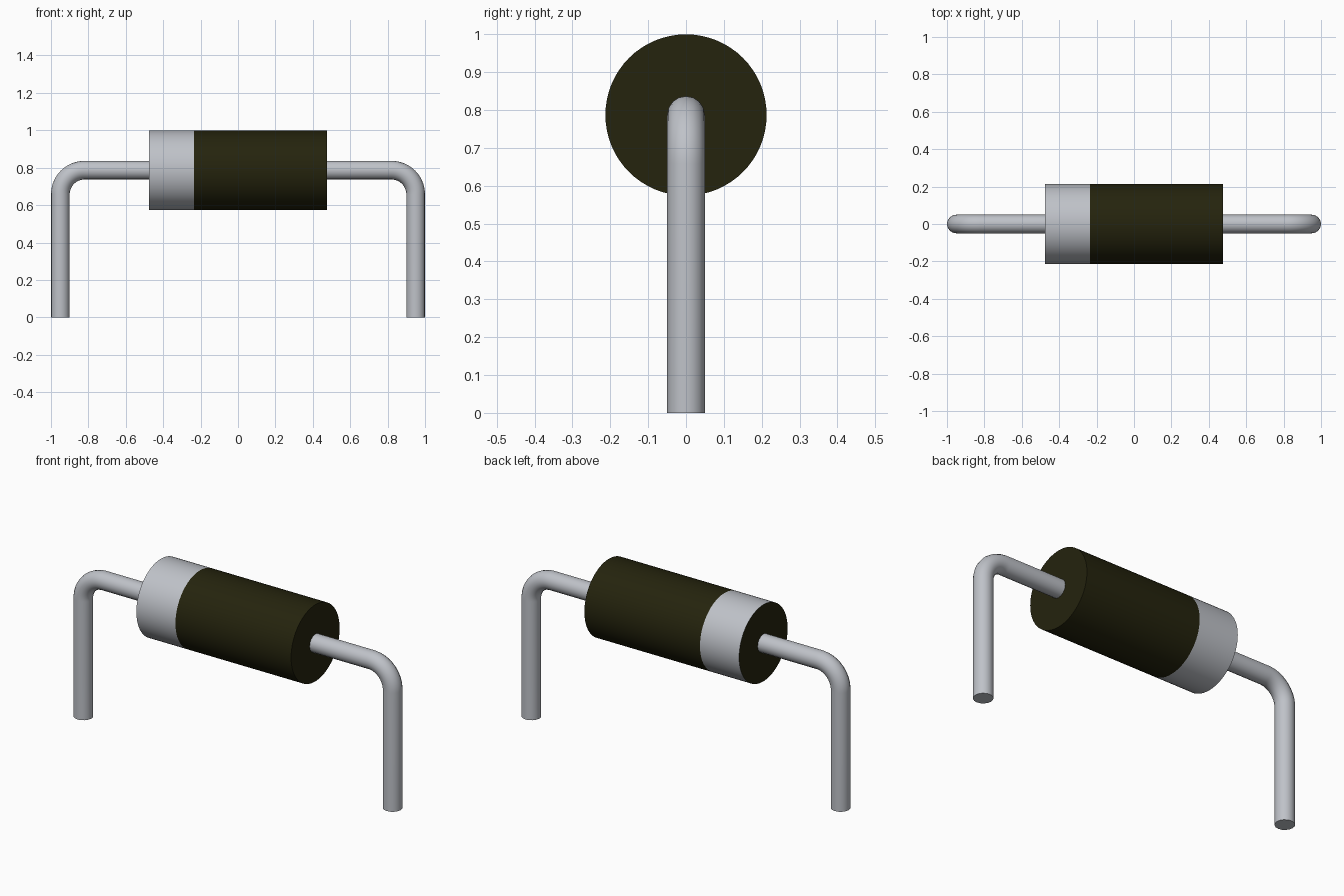
import bpy, bmesh, math
from mathutils import Matrix

cube = bpy.data.objects.get("Cube")
if cube:
    bpy.data.objects.remove(cube, do_unlink=True)

AXIS_Z, BODY_R, BODY_HALF, BAND_X = 0.787, 0.213, 0.475, -0.235
WIRE_R, LEG_X, BEND_R = 0.05, 0.95, 0.13


def material(name, rgb, rough):
    m = bpy.data.materials.new(name)
    m.use_nodes = True
    m.diffuse_color = (*rgb, 1)
    bsdf = m.node_tree.nodes["Principled BSDF"]
    bsdf.inputs["Base Color"].default_value = (*rgb, 1)
    bsdf.inputs["Roughness"].default_value = rough
    return m


silver = material("silver grey", (0.52, 0.54, 0.58), 0.4)
dark = material("dark olive", (0.018, 0.017, 0.004), 0.5)


def smooth(ob):
    bpy.ops.object.select_all(action="DESELECT")
    ob.select_set(True)
    bpy.context.view_layer.objects.active = ob
    bpy.ops.object.shade_smooth_by_angle(angle=math.radians(40))


# Cylindrical body along x, cut where the painted band ends
bm = bmesh.new()
bmesh.ops.create_cone(bm, cap_ends=True, segments=64, radius1=BODY_R, radius2=BODY_R,
                      depth=2 * BODY_HALF,
                      matrix=Matrix.Translation((0, 0, AXIS_Z)) @ Matrix.Rotation(math.pi / 2, 4, "Y"))
bmesh.ops.bisect_plane(bm, geom=bm.verts[:] + bm.edges[:] + bm.faces[:],
                       plane_co=(BAND_X, 0, 0), plane_no=(1, 0, 0))
bm.normal_update()
for f in bm.faces:
    on_side = abs(f.normal.x) < 0.5
    f.material_index = 1 if on_side and f.calc_center_median().x < BAND_X else 0
mesh = bpy.data.meshes.new("body")
bm.to_mesh(mesh)
bm.free()
mesh.materials.append(dark)
mesh.materials.append(silver)
body = bpy.data.objects.new("body", mesh)
bpy.context.collection.objects.link(body)
smooth(body)


# Bent wire legs: out of the body, round a quarter bend, down to the ground
def wire_leg(name, side):
    path = [(BODY_HALF - 0.02, AXIS_Z)]
    for i in range(17):
        a = math.pi / 2 * (1 - i / 16)
        path.append((LEG_X - BEND_R + BEND_R * math.cos(a),
                     AXIS_Z - BEND_R + BEND_R * math.sin(a)))
    path.append((LEG_X, 0))
    curve = bpy.data.curves.new(name, "CURVE")
    curve.dimensions = "3D"
    curve.bevel_depth = WIRE_R
    curve.bevel_resolution = 6
    curve.use_fill_caps = True
    spline = curve.splines.new("POLY")
    spline.points.add(len(path) - 1)
    for p, (x, z) in zip(spline.points, path):
        p.co = (side * x, 0, z, 1)
    curve.materials.append(silver)
    ob = bpy.data.objects.new(name, curve)
    bpy.context.collection.objects.link(ob)
    bpy.ops.object.select_all(action="DESELECT")
    ob.select_set(True)
    bpy.context.view_layer.objects.active = ob
    bpy.ops.object.convert(target="MESH")
    ob = bpy.context.view_layer.objects.active
    # Weld the end caps to the tube
    bm = bmesh.new()
    bm.from_mesh(ob.data)
    bmesh.ops.remove_doubles(bm, verts=bm.verts, dist=0.0005)
    bmesh.ops.recalc_face_normals(bm, faces=bm.faces)
    bm.to_mesh(ob.data)
    bm.free()
    smooth(ob)


wire_leg("left_wire_leg", 1)
wire_leg("right_wire_leg", -1)
